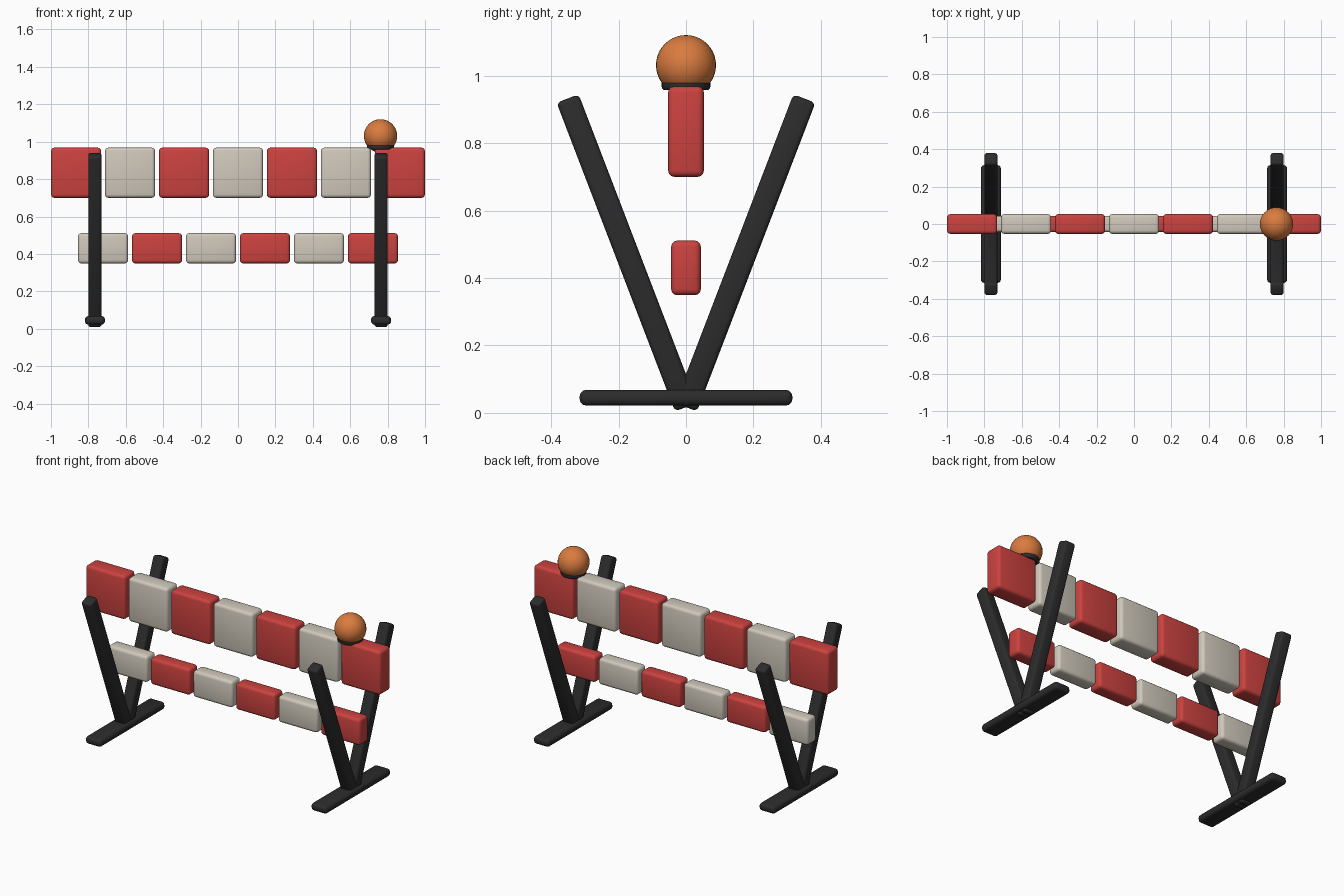
import bpy, math

if "Cube" in bpy.data.objects:
    bpy.data.objects.remove(bpy.data.objects["Cube"])

def material(name, r, g, b):
    m = bpy.data.materials.new(name)
    m.diffuse_color = (r, g, b, 1)
    m.use_nodes = True
    m.node_tree.nodes["Principled BSDF"].inputs["Base Color"].default_value = m.diffuse_color
    return m

RED = material("red", 0.60, 0.055, 0.05)
WHITE = material("off white", 0.63, 0.58, 0.50)
BLACK = material("charcoal", 0.025, 0.025, 0.025)
ORANGE = material("orange", 0.70, 0.20, 0.05)

def finish(ob, name, mat, bevel=0):
    ob.name = name
    ob.data.materials.append(mat)
    if bevel:
        mod = ob.modifiers.new("bevel", 'BEVEL')
        mod.width, mod.segments = bevel, 3
        mod.limit_method = 'ANGLE'
        bpy.ops.object.modifier_apply(modifier=mod.name)
    bpy.ops.object.shade_smooth_by_angle(angle=math.radians(35))
    return ob

def box(name, loc, size, mat, bevel, tilt=0):
    bpy.ops.mesh.primitive_cube_add(size=1, location=loc, rotation=(tilt, 0, 0))
    ob = bpy.context.object
    ob.scale = size
    bpy.ops.object.transform_apply(location=False, rotation=False, scale=True)
    return finish(ob, name, mat, bevel)

STEP, WIDTH = 0.2885, 0.268

# Upper rail: seven alternating blocks
for i in range(7):
    box(f"upper_block_{i + 1}", ((i - 3) * STEP, 0, 0.834), (WIDTH, 0.106, 0.268),
        (RED, WHITE)[i % 2], 0.018)

# Lower rail: six alternating blocks
for i in range(6):
    box(f"lower_block_{i + 1}", ((i - 2.5) * STEP, 0, 0.43), (WIDTH, 0.088, 0.162),
        (WHITE, RED)[i % 2], 0.018)

# V-shaped stands, each with two leaning legs and a flat foot
BOTTOM, TOP, SPREAD = 0.017, 0.932, 0.351
length = math.hypot(SPREAD, TOP - BOTTOM)
lean = math.atan2(SPREAD, TOP - BOTTOM)
for sx, side in ((-1, "left"), (1, "right")):
    x = sx * 0.765
    for sy, end in ((-1, "front"), (1, "back")):
        box(f"{side}_{end}_leg", (x, sy * SPREAD / 2, (BOTTOM + TOP) / 2),
            (0.07, 0.07, length), BLACK, 0.014, -sy * lean)
    box(f"{side}_foot", (x, 0, 0.045), (0.107, 0.63, 0.046), BLACK, 0.018)

# Warning lamp on its collar
bpy.ops.mesh.primitive_cylinder_add(vertices=32, radius=0.072, depth=0.03,
                                    location=(0.762, 0, 0.972))
finish(bpy.context.object, "lamp_collar", BLACK, 0.009)
bpy.ops.mesh.primitive_uv_sphere_add(segments=32, ring_count=20, radius=0.089,
                                     location=(0.762, 0, 1.031))
finish(bpy.context.object, "lamp", ORANGE)
